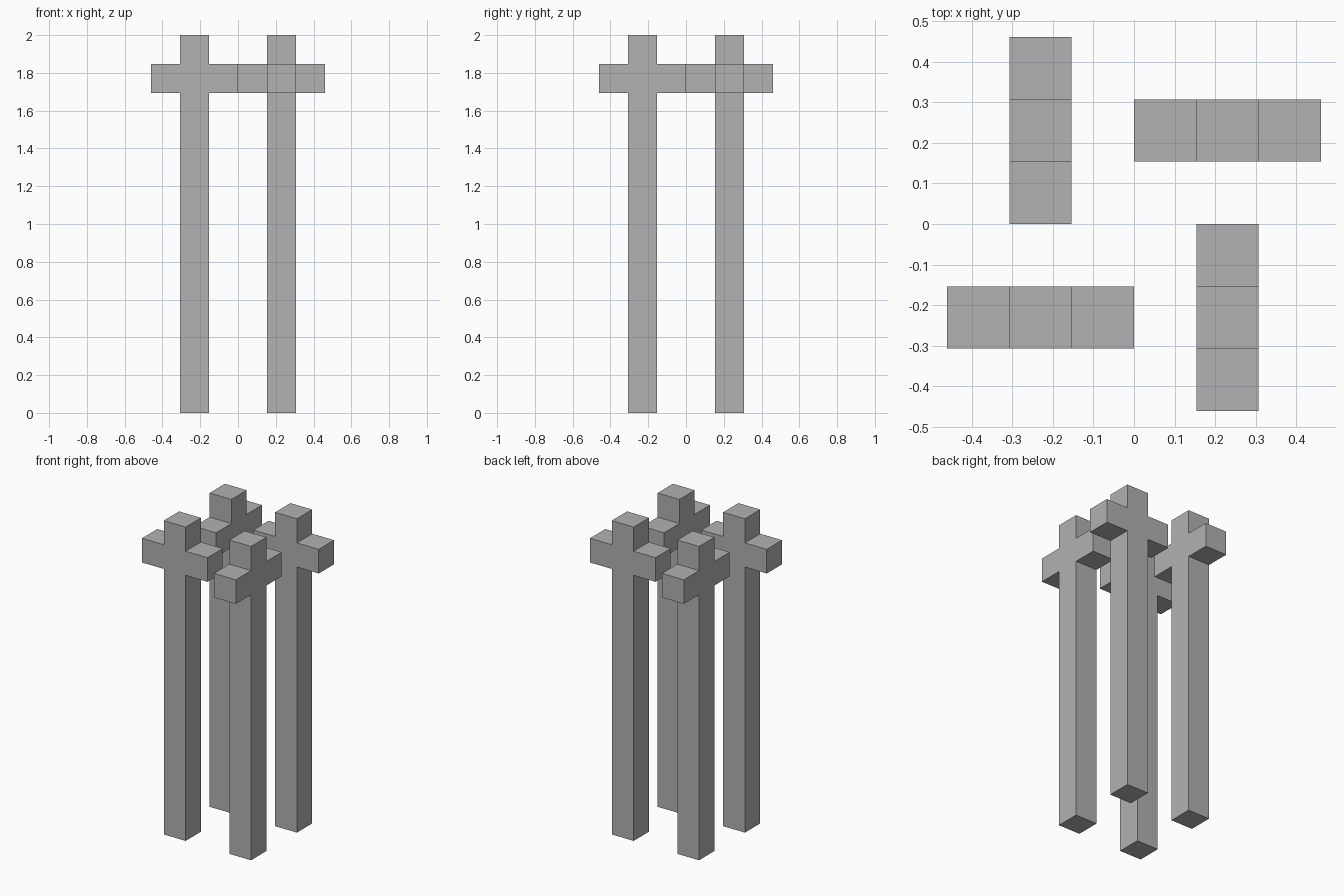
import bpy
import bmesh
from math import pi
from mathutils import Matrix, Vector

cube = bpy.data.objects.get("Cube")
if cube:
    bpy.data.objects.remove(cube, do_unlink=True)

U = 2 / 13  # beam thickness; every size is a multiple of it

grey = bpy.data.materials.new("plain_grey")
grey.use_nodes = True
colour = (0.445, 0.445, 0.445, 1)
grey.diffuse_color = colour
grey.node_tree.nodes["Principled BSDF"].inputs["Base Color"].default_value = colour

# Cross outline (x, z), right half from the foot up, then mirrored
half = [(0.5, 0), (0.5, 11), (1.5, 11), (1.5, 12), (0.5, 12), (0.5, 13)]
outline = half + [(-x, z) for x, z in reversed(half)]


def cross_post(name, turn):
    """Extruded cross, set off centre and turned about the vertical axis."""
    bm = bmesh.new()
    face = bm.faces.new([bm.verts.new((x, -0.5, z)) for x, z in outline])
    extruded = bmesh.ops.extrude_face_region(bm, geom=[face])["geom"]
    back = [v for v in extruded if isinstance(v, bmesh.types.BMVert)]
    bmesh.ops.translate(bm, verts=back, vec=(0, 1, 0))
    bmesh.ops.recalc_face_normals(bm, faces=bm.faces)
    place = (Matrix.Rotation(turn, 4, "Z") @ Matrix.Scale(U, 4)
             @ Matrix.Translation(Vector((-1.5, -1.5, 0))))
    bm.transform(place)
    mesh = bpy.data.meshes.new(name)
    bm.to_mesh(mesh)
    bm.free()
    mesh.materials.append(grey)
    bpy.context.collection.objects.link(bpy.data.objects.new(name, mesh))


# Four posts in a pinwheel
names = ["front_right_post", "front_left_post", "back_left_post", "back_right_post"]
for i, name in enumerate(names):
    cross_post(name, i * pi / 2)
